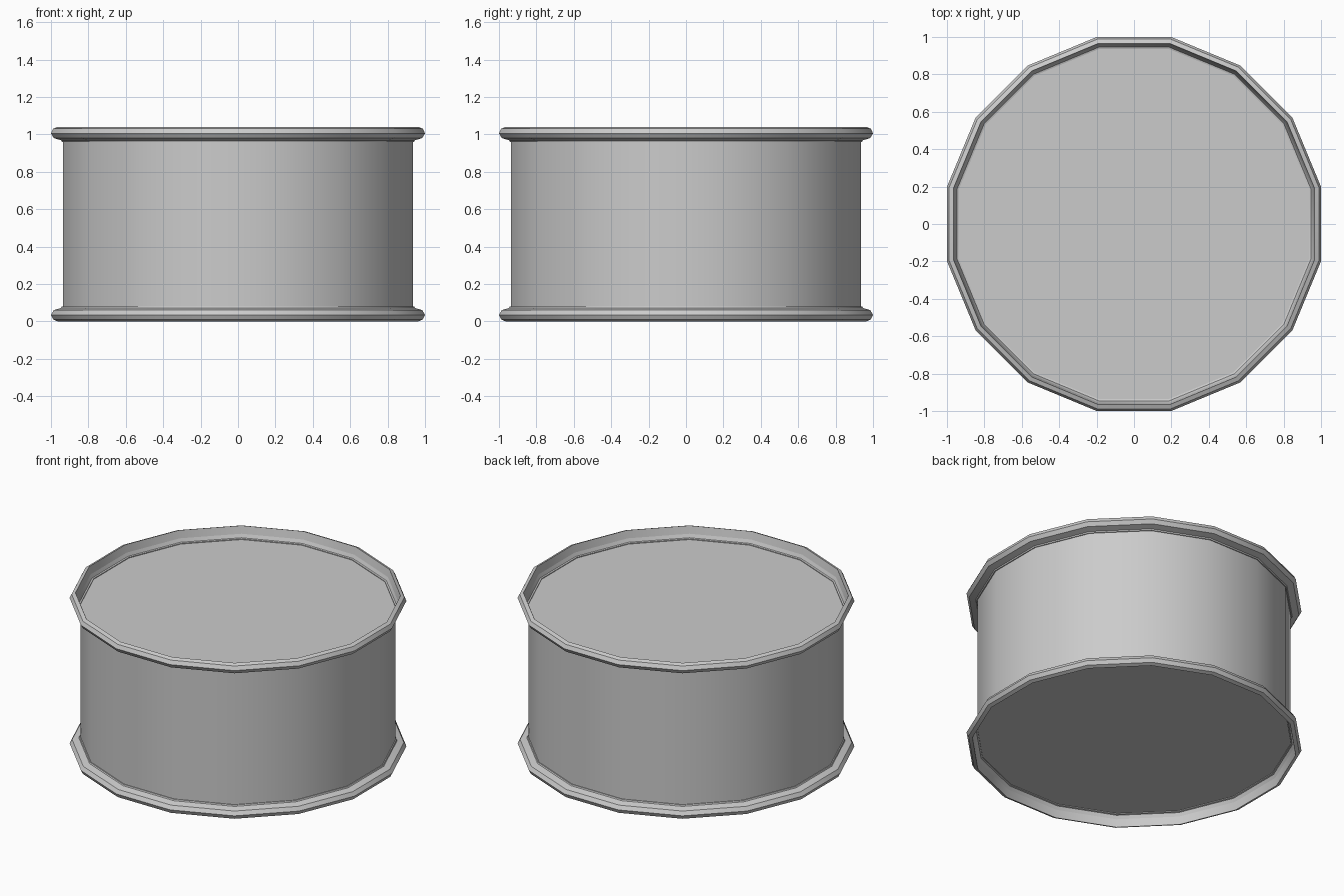
import bpy
import bmesh
import math

if "Cube" in bpy.data.objects:
    bpy.data.objects.remove(bpy.data.objects["Cube"])

SIDES = 16
HEIGHT = 1.04

metal = bpy.data.materials.new("grey metal")
metal.diffuse_color = (0.6, 0.6, 0.6, 1.0)
metal.use_nodes = True
metal.node_tree.nodes["Principled BSDF"].inputs["Base Color"].default_value = metal.diffuse_color


def lathe(name, profile, cap=False):
    """Sweep (apothem, z) points around z; profile runs bottom to top on the outside."""
    bm = bmesh.new()
    rings = []
    for apothem, z in profile:
        r = apothem / math.cos(math.pi / SIDES)
        rings.append([bm.verts.new((r * math.cos(a), r * math.sin(a), z))
                      for a in [(i + 0.5) * 2 * math.pi / SIDES for i in range(SIDES)]])
    for low, high in zip(rings, rings[1:]):
        for i in range(SIDES):
            j = (i + 1) % SIDES
            bm.faces.new((low[i], low[j], high[j], high[i])).smooth = True
    if cap:
        bm.faces.new(rings[-1])
    # keep the horizontal rings crisp, blend around the circumference
    for e in bm.edges:
        if abs(e.verts[0].co.z - e.verts[1].co.z) < 1e-5:
            e.smooth = False
    mesh = bpy.data.meshes.new(name)
    bm.to_mesh(mesh)
    bm.free()
    mesh.materials.append(metal)
    obj = bpy.data.objects.new(name, mesh)
    bpy.context.collection.objects.link(obj)
    return obj


# Rolled rim with its recessed lid, listed from the body up and inward
rim = [(0.936, 0.965), (0.985, 0.98), (1.0, 1.005), (0.988, 1.03),
       (0.965, HEIGHT), (0.955, 0.99), (0.942, 0.96)]

lathe("can_body", [(0.936, HEIGHT - 0.965), (0.936, 0.965)])
lathe("top_rim_and_lid", rim, cap=True)

# Bottom end is the same piece mirrored
bottom = lathe("bottom_rim_and_base", rim, cap=True)
for v in bottom.data.vertices:
    v.co.z = HEIGHT - v.co.z
bottom.data.flip_normals()
